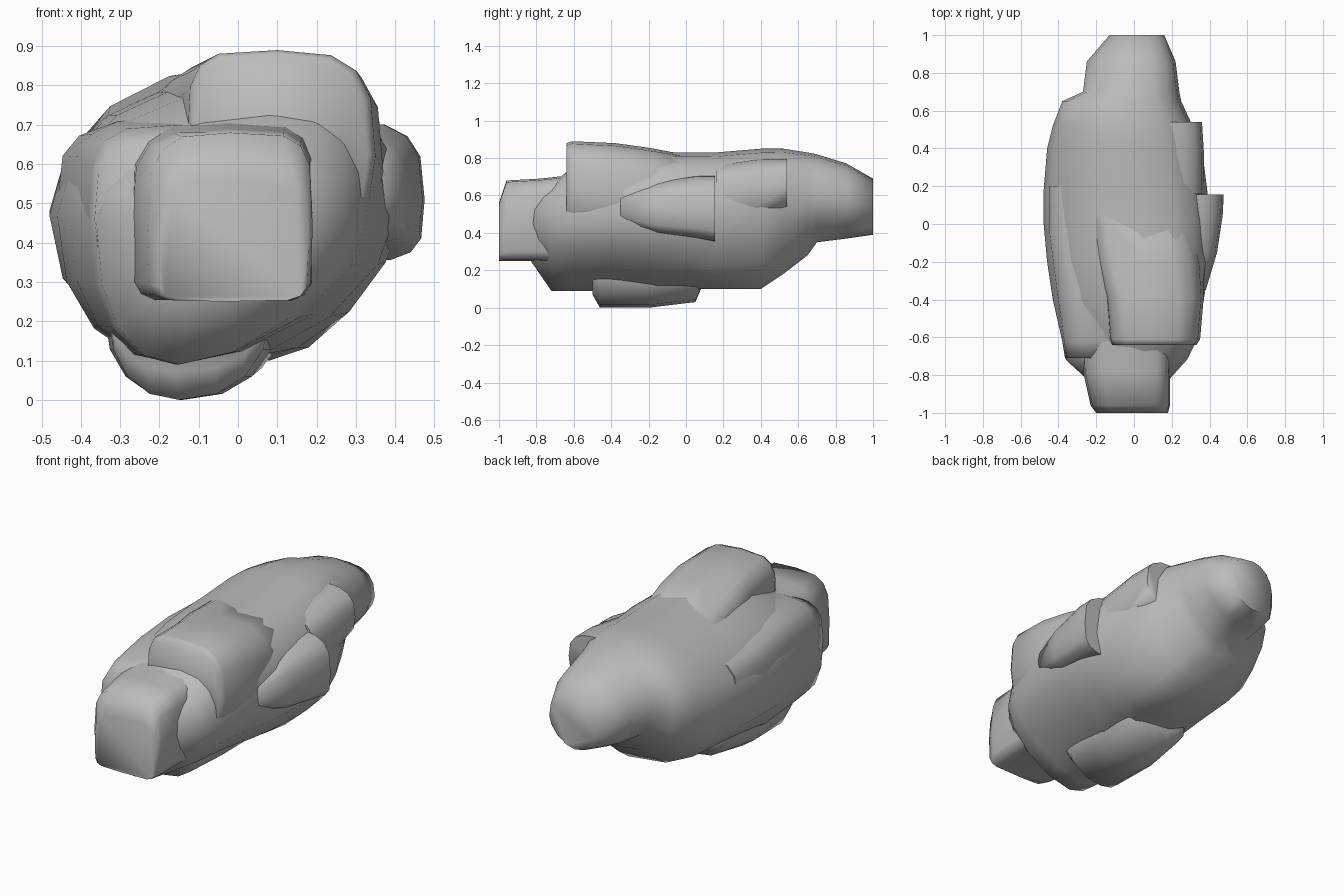
import bpy
import math
from mathutils import Vector

cube = bpy.data.objects.get("Cube")
if cube:
    bpy.data.objects.remove(cube, do_unlink=True)

stone = bpy.data.materials.new("grey stone")
stone.use_nodes = True
stone.diffuse_color = (0.5, 0.5, 0.5, 1)
stone.node_tree.nodes["Principled BSDF"].inputs["Base Color"].default_value = (0.5, 0.5, 0.5, 1)


def soften(value, power):
    """Squares off a sine or cosine so the cross-section becomes a superellipse."""
    return math.copysign(abs(value) ** (2 / power), value)


def cross_section(station, sides, powers):
    """One ring across y; each quarter has its own reach and its own squareness."""
    y, x_low, x_high, z_low, z_high, crown_x, keel_x, z_mid = station
    ring = []
    for i in range(sides):
        angle = math.tau * i / sides
        power = powers[4 * i // sides]
        c = soften(math.cos(angle), power)
        s = soften(math.sin(angle), power)
        middle = crown_x if s > 0 else keel_x
        x = middle + c * ((x_high - middle) if c > 0 else (middle - x_low))
        z = z_mid + s * ((z_high - z_mid) if s > 0 else (z_mid - z_low))
        ring.append(Vector((x, y, z)))
    return ring


def loft(name, stations, powers, sides=16):
    """Skins a closed lobe of rock through a row of cross-sections."""
    verts, faces = [], []
    for station in stations:
        verts.extend(cross_section(station, sides, powers))
    for r in range(len(stations) - 1):
        for i in range(sides):
            j = (i + 1) % sides
            a, b = r * sides, (r + 1) * sides
            faces.append((a + i, a + j, b + j, b + i))
    faces.append(tuple(reversed(range(sides))))
    faces.append(tuple(range(len(verts) - sides, len(verts))))
    mesh = bpy.data.meshes.new(name)
    mesh.from_pydata(verts, [], faces)
    mesh.materials.append(stone)
    rock = bpy.data.objects.new(name, mesh)
    bpy.context.collection.objects.link(rock)
    bpy.ops.object.select_all(action="DESELECT")
    rock.select_set(True)
    bpy.context.view_layer.objects.active = rock
    bpy.ops.object.mode_set(mode="EDIT")
    bpy.ops.mesh.select_all(action="SELECT")
    bpy.ops.mesh.normals_make_consistent(inside=False)
    bpy.ops.object.mode_set(mode="OBJECT")
    bpy.ops.object.shade_smooth_by_angle(angle=math.radians(80))
    return rock


# Station columns: y, x low, x high, z low, z high, crown x, keel x, widest z
# Powers: right top, left top, left bottom, right bottom (right is +x)

# Main mass, narrowing to the tail
loft("rock_body", [
    (-.83, -.24, .18, .25, .6, 0, -.12, .45),
    (-.72, -.36, .28, .09, .66, 0, -.15, .45),
    (-.62, -.38, .33, .09, .74, .1, -.16, .46),
    (-.4, -.43, .37, .09, .81, .1, -.15, .47),
    (-.2, -.46, .4, .08, .83, .06, -.1, .47),
    (.02, -.48, .41, .1, .83, .04, .03, .47),
    (.16, -.48, .39, .1, .83, .03, .08, .48),
    (.4, -.46, .36, .1, .85, 0, .08, .5),
    (.52, -.43, .31, .18, .85, 0, .06, .53),
    (.65, -.38, .25, .28, .83, 0, 0, .57),
    (.7, -.27, .24, .35, .82, 0, 0, .58),
    (.86, -.25, .22, .37, .77, 0, 0, .57),
    (1, -.13, .16, .39, .69, 0, 0, .54),
], (2.5, 2, 2.3, 1.7))

# Blunt block at the front
loft("front_block", [
    (-1, -.2, .18, .25, .56, -.02, -.04, .4),
    (-.96, -.23, .19, .25, .68, -.02, -.04, .44),
    (-.78, -.27, .19, .25, .69, -.02, -.04, .46),
    (-.6, -.28, .2, .24, .71, -.02, -.04, .46),
], (4.5, 3.5, 7, 7))

# Raised crest behind the front block
loft("top_crest", [
    (-.64, -.12, .33, .4, .88, .1, .1, .62),
    (-.61, -.13, .35, .4, .89, .1, .1, .62),
    (-.38, -.15, .37, .4, .88, .08, .1, .58),
    (-.2, -.2, .36, .4, .855, .03, .05, .56),
    (.1, -.25, .28, .45, .8, 0, 0, .6),
], (3.2, 4.5, 3, 2.5))

# Squarer shoulder on the left of the front
loft("side_shoulder", [
    (-.71, -.365, 0, .22, .66, -.15, -.15, .46),
    (-.62, -.38, 0, .2, .7, -.15, -.15, .47),
    (-.35, -.42, 0, .2, .72, -.15, -.15, .48),
    (-.05, -.46, 0, .25, .71, -.15, -.15, .5),
    (.2, -.46, 0, .3, .7, -.15, -.15, .5),
], (3, 3.5, 2.5, 2))

# Two ledges that end in steps along the flank
loft("lower_ledge", [
    (-.35, .1, .38, .45, .62, .2, .2, .53),
    (-.15, .1, .44, .39, .68, .22, .22, .52),
    (.05, .1, .47, .37, .71, .25, .25, .51),
    (.155, .1, .475, .35, .71, .25, .25, .51),
], (3.2, 2, 2, 4))
loft("upper_ledge", [
    (.16, .05, .37, .42, .77, .15, .15, .58),
    (.38, .05, .37, .46, .8, .15, .15, .62),
    (.54, .05, .36, .52, .8, .15, .15, .65),
], (3, 2, 2, 3))

# Low lobe the rock rests on
loft("bottom_lobe", [
    (-.5, -.33, .08, .07, .35, -.16, -.16, .22),
    (-.46, -.33, .08, 0, .35, -.15, -.15, .22),
    (-.2, -.34, .1, 0, .35, -.14, -.14, .22),
    (.05, -.32, .12, .03, .35, -.1, -.1, .22),
    (.08, -.3, .12, .1, .35, -.08, -.08, .22),
], (2, 2, 2.2, 2.2))
